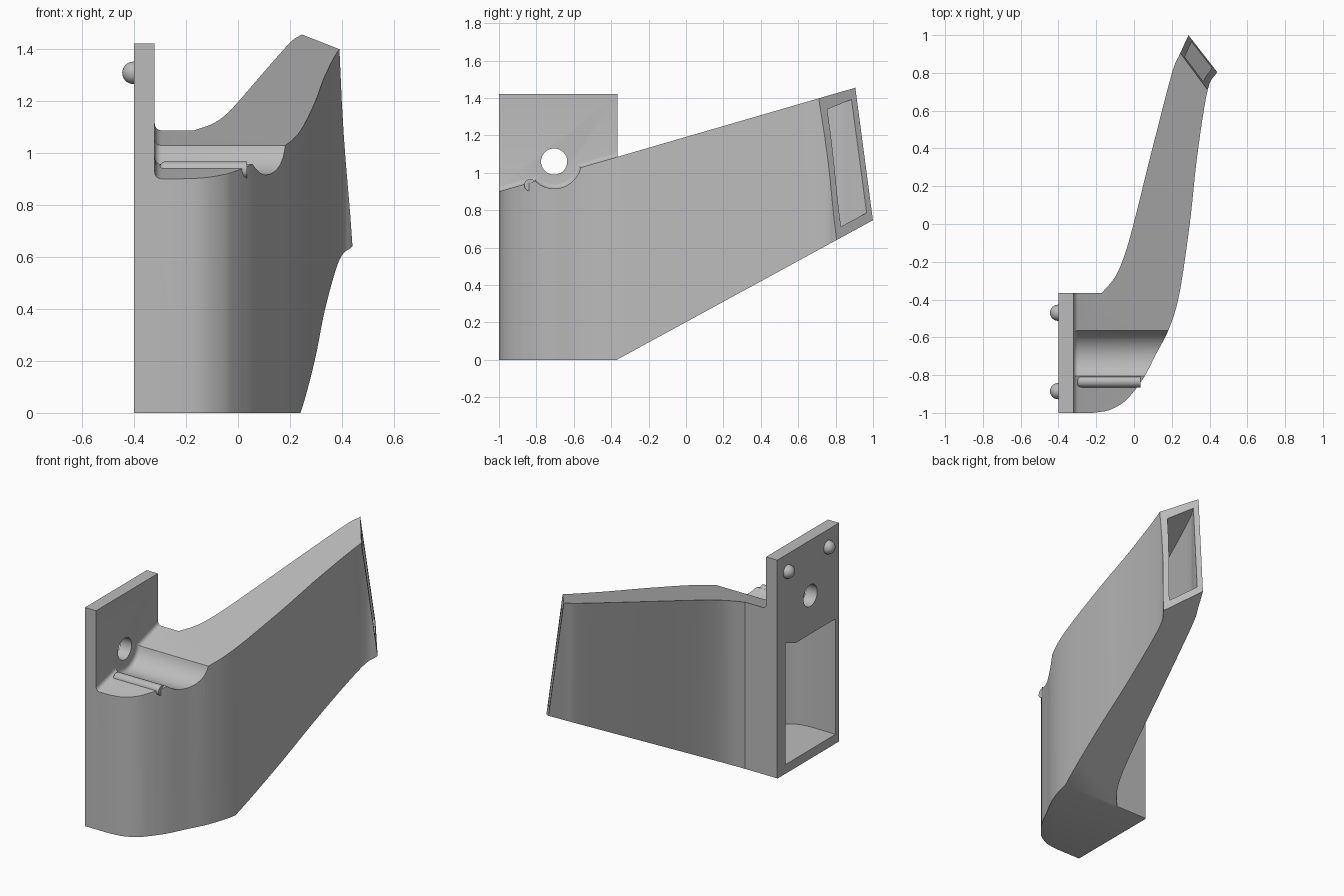
import bpy, bmesh, math
from mathutils import Vector

cube = bpy.data.objects.get("Cube")
if cube:
    bpy.data.objects.remove(cube, do_unlink=True)

grey = bpy.data.materials.new("plain_grey")
grey.use_nodes = True
GREY = (0.5, 0.5, 0.5, 1)
grey.diffuse_color = GREY
grey.node_tree.nodes["Principled BSDF"].inputs["Base Color"].default_value = GREY


def add_object(name, bm):
    bmesh.ops.recalc_face_normals(bm, faces=bm.faces)
    mesh = bpy.data.meshes.new(name)
    bm.to_mesh(mesh)
    bm.free()
    mesh.materials.append(grey)
    ob = bpy.data.objects.new(name, mesh)
    bpy.context.collection.objects.link(ob)
    return ob


def prism(points, axis, low, high):
    """Extrude an XY outline along z, or a YZ outline along x."""
    bm = bmesh.new()
    place = (lambda p: (p[0], p[1], low)) if axis == "z" else (lambda p: (low, p[0], p[1]))
    face = bm.faces.new([bm.verts.new(place(p)) for p in points])
    new = bmesh.ops.extrude_face_region(bm, geom=[face])["geom"]
    shift = Vector((0, 0, high - low) if axis == "z" else (high - low, 0, 0))
    bmesh.ops.translate(bm, verts=[v for v in new if isinstance(v, bmesh.types.BMVert)], vec=shift)
    bmesh.ops.recalc_face_normals(bm, faces=bm.faces)
    return bm


def spline(points, steps=6):
    """Smooth curve through the points."""
    p = [Vector(q) for q in points]
    p = [2 * p[0] - p[1]] + p + [2 * p[-1] - p[-2]]
    out = []
    for a, b, c, d in zip(p, p[1:], p[2:], p[3:]):
        for i in range(steps):
            t = i / steps
            out.append(0.5 * (2 * b + (c - a) * t + (2 * a - 5 * b + 4 * c - d) * t ** 2
                              + (3 * b - a - 3 * c + d) * t ** 3))
    return out + [p[-2]]


def offset(points, distance):
    """Shift a polyline to its left."""
    out = []
    for i, p in enumerate(points):
        d = (points[min(i + 1, len(points) - 1)] - points[max(i - 1, 0)]).normalized()
        out.append(p + Vector((-d.y, d.x)) * distance)
    return out


def boolean(target, cutter, operation="DIFFERENCE"):
    cutter.hide_render = True
    mod = target.modifiers.new("cut", "BOOLEAN")
    mod.solver = "EXACT"
    mod.operation = operation
    mod.object = cutter


def bake(ob, cutters):
    bpy.context.view_layer.update()
    graph = bpy.context.evaluated_depsgraph_get()
    mesh = bpy.data.meshes.new_from_object(ob.evaluated_get(graph))
    ob.modifiers.clear()
    ob.data = mesh
    for c in cutters:
        bpy.data.objects.remove(c, do_unlink=True)


def smooth(ob):
    bpy.ops.object.select_all(action="DESELECT")
    ob.select_set(True)
    bpy.context.view_layer.objects.active = ob
    bpy.ops.object.shade_smooth_by_angle(angle=math.radians(30))


# Plan curves of the duct, running from the mounting plate to the outlet
nose = spline([(-0.22, -1), (-0.13, -0.985), (-0.05, -0.94), (0.005, -0.88)])
outer = spline([(0.005, -0.88), (0.06, -0.8), (0.116, -0.69), (0.185, -0.555), (0.24, -0.37),
                (0.295, 0), (0.335, 0.364), (0.39, 0.71), (0.44, 0.805), (0.5, 0.93)])
inner = spline([(-0.17, -0.365), (-0.1, -0.28), (-0.05, -0.165), (0, 0.01), (0.1, 0.41),
                (0.2, 0.795), (0.245, 0.905), (0.34, 1.11)])
front = nose + outer[1:]

# Solid duct and plate, trimmed by the slanted outlet plane
bm = prism([(-0.4, -1)] + front + inner[::-1] + [(-0.4, -0.365)], "z", 0, 1.6)
a, b, c = Vector((0.245, 0.905, 1.455)), Vector((0.39, 0.71, 1.395)), Vector((0.44, 0.805, 0.64))
normal = (b - a).cross(c - a)
if normal.y < 0:
    normal.negate()
bmesh.ops.bisect_plane(bm, geom=bm.verts[:] + bm.edges[:] + bm.faces[:], plane_co=a,
                       plane_no=normal, clear_outer=True)
bmesh.ops.holes_fill(bm, edges=[e for e in bm.edges if e.is_boundary], sides=0)
duct = add_object("duct_body", bm)


# Sloping top with the round saddle; its bevelled end leaves a fillet at the plate
def top_z(y):
    return 0.9 + 0.291 * (y + 1)


saddle = []
for i in range(25):
    angle = math.radians(-134 + 121.2 * i / 24)
    saddle.append((-0.705 + 0.145 * math.cos(angle), 1.06 + 0.145 * math.sin(angle)))
bm = prism([(-1.3, top_z(-1.3))] + saddle + [(1.3, top_z(1.3)), (1.3, 2.5), (-1.3, 2.5)],
           "x", -0.32, 1)
cap = [e for e in bm.edges if all(abs(v.co.x + 0.32) < 1e-4 for v in e.verts)]
bmesh.ops.bevel(bm, geom=cap, offset=0.025, segments=4, profile=0.5, affect="EDGES")
top_cutter = add_object("top_cutter", bm)

# Plate top, rising underside and bolt hole
plate_cutter = add_object("plate_cutter", prism(
    [(-1.2, 1.42), (0, 1.42), (0, 2), (-1.2, 2)], "x", -1, -0.3))
under_cutter = add_object("under_cutter", prism(
    [(-0.37, 0), (1.3, 0.91), (1.3, -0.5), (-0.37, -0.5)], "x", -1, 1))
ring = [math.tau * i / 40 for i in range(40)]
hole_cutter = add_object("hole_cutter", prism(
    [(-0.705 + 0.07 * math.cos(t), 1.06 + 0.07 * math.sin(t)) for t in ring], "x", -0.6, -0.25))

# Hollow air channel from the plate inlet to the outlet
channel = add_object("channel", prism(
    [(-0.6, -0.96)] + offset(front, 0.035) + offset(inner, -0.03)[:3:-1]
    + [(-0.2, -0.45), (-0.6, -0.45)], "z", -0.2, 2))
channel_side = add_object("channel_side", prism(
    [(-1.2, 0.06), (-0.39, 0.06), (1.3, 0.965), (1.3, 1.56), (-0.55, 0.81), (-1.2, 0.81)],
    "x", -1, 1))
boolean(channel, channel_side, "INTERSECT")
bake(channel, [channel_side])

cutters = [top_cutter, plate_cutter, under_cutter, channel, hole_cutter]
for cutter in cutters:
    boolean(duct, cutter)
bake(duct, cutters)
smooth(duct)

# Rounded rib in front of the saddle
bm = prism([(-0.833 + 0.032 * math.cos(t), 0.934 + 0.032 * math.sin(t)) for t in ring],
           "x", -0.3, 0.035)
ends = [e for e in bm.edges if all(v.co.x < -0.29 for v in e.verts)]
bmesh.ops.bevel(bm, geom=ends, offset=0.02, segments=4, profile=0.5, affect="EDGES")
smooth(add_object("saddle_rib", bm))

# Locating pegs on the plate
for name, y in (("front_peg", -0.885), ("back_peg", -0.47)):
    bm = bmesh.new()
    bmesh.ops.create_uvsphere(bm, u_segments=24, v_segments=16, radius=0.043)
    bmesh.ops.translate(bm, verts=bm.verts, vec=(-0.402, y, 1.307))
    smooth(add_object(name, bm))
